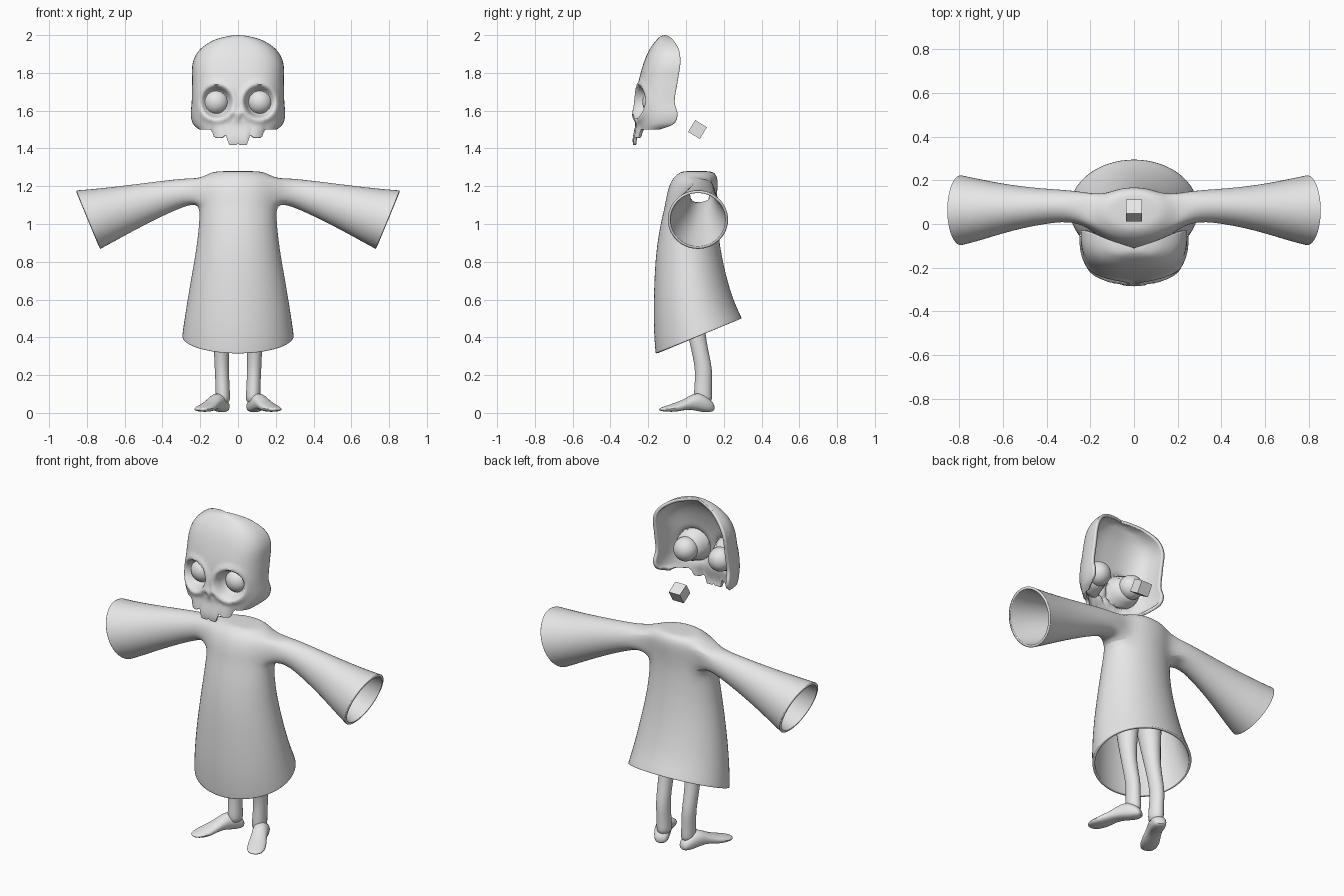
import bpy, bmesh, math
from mathutils import Vector

if "Cube" in bpy.data.objects:
    bpy.data.objects.remove(bpy.data.objects["Cube"])

GREY = bpy.data.materials.new("plain grey")
GREY.diffuse_color = (0.8, 0.8, 0.8, 1)
GREY.use_nodes = True
GREY.node_tree.nodes["Principled BSDF"].inputs["Base Color"].default_value = GREY.diffuse_color


def finish(name, bm, subsurf=0, thickness=0, angle=60):
    """Turn a bmesh into a shaded object with optional smoothing and wall thickness."""
    bmesh.ops.recalc_face_normals(bm, faces=bm.faces)
    mesh = bpy.data.meshes.new(name)
    bm.to_mesh(mesh)
    bm.free()
    mesh.materials.append(GREY)
    ob = bpy.data.objects.new(name, mesh)
    bpy.context.collection.objects.link(ob)
    bpy.ops.object.select_all(action='DESELECT')
    ob.select_set(True)
    bpy.context.view_layer.objects.active = ob
    bpy.ops.object.shade_smooth_by_angle(angle=math.radians(angle))
    if subsurf:
        m = ob.modifiers.new("smooth", 'SUBSURF')
        m.levels = m.render_levels = subsurf
    if thickness:
        m = ob.modifiers.new("wall", 'SOLIDIFY')
        m.thickness = thickness
        m.offset = -1
    return ob


def skin(bm, rings, closed=True):
    """Join successive rings of vertices with quads."""
    for a, b in zip(rings, rings[1:]):
        n = len(a)
        for i in range(n if closed else n - 1):
            j = (i + 1) % n
            bm.faces.new((a[i], a[j], b[j], b[i]))


def smooth(a, b, x):
    t = min(1, max(0, (x - a) / (b - a)))
    return t * t * (3 - 2 * t)


# --- Robe: torso rings (z front, z back, half width, y front, y back) ---
TORSO = [(.315, .50, .295, -.16, .295), (.335, .52, .293, -.163, .287),
         (.46, .60, .278, -.172, .248), (.65, .75, .25, -.17, .205),
         (.85, .88, .22, -.16, .18), (1.0, 1.0, .205, -.135, .165),
         (1.10, 1.10, .20, -.11, .16), (1.17, 1.17, .205, -.10, .165),
         (1.24, 1.24, .20, -.075, .17), (1.277, 1.277, .14, -.03, .15),
         (1.28, 1.28, .08, .0, .11)]
# Sleeve sections (top x, top z, bottom x, bottom z, y centre, y radius)
SLEEVE = [(.27, 1.243, .25, 1.108, .085, .068), (.42, 1.226, .38, 1.053, .082, .078),
          (.60, 1.203, .54, .972, .073, .105), (.75, 1.186, .66, .905, .065, .14),
          (.84, 1.179, .72, .873, .063, .157), (.855, 1.178, .73, .868, .063, .16)]

bm = bmesh.new()
rows = []
for zf, zb, w, yf, yb in TORSO:
    ring = []
    for i in range(16):
        a = math.tau * i / 16
        s, c = math.sin(a) * 1.025, math.cos(a) * 1.025
        ring.append(bm.verts.new((w * c, (yf + yb) / 2 + (yb - yf) / 2 * s,
                                  zf + (zb - zf) * (1 + s) / 2)))
    rows.append(ring)
skin(bm, rows)
bm.faces.new(rows[-1])

for side in (1, -1):
    col = lambda j: j % 16 if side > 0 else (8 - j) % 16
    # armhole: open the shoulder side and keep its rim
    span = range(-2, 3)
    rim = [rows[6][col(j)] for j in span] + [rows[7][col(2)]]
    rim += [rows[8][col(j)] for j in reversed(span)] + [rows[7][col(-2)]]
    inner = [rows[7][col(j)] for j in (-1, 0, 1)]
    bmesh.ops.delete(bm, geom=inner, context='VERTS')
    rings = [rim]
    for tx, tz, bx, bz, yc, ry in SLEEVE:
        ring = []
        for i in range(12):
            a = math.radians(-90 + 30 * (i - 2))
            s, c = math.sin(a) * 1.045, math.cos(a) * 1.045
            ring.append(bm.verts.new((side * ((tx + bx) / 2 + (tx - bx) / 2 * s),
                                      yc + ry * c, (tz + bz) / 2 + (tz - bz) / 2 * s)))
        rings.append(ring)
    skin(bm, rings)
finish("robe", bm, subsurf=2, thickness=.014)

# --- Legs (z, x, y, x radius, y radius) and feet (along, half width, bottom, top) ---
LEG = [(.78, .07, .03, .085, .09), (.6, .08, .035, .06, .068), (.45, .085, .05, .046, .05),
       (.38, .087, .063, .041, .046), (.3, .088, .08, .039, .045), (.22, .085, .096, .038, .046),
       (.14, .082, .09, .037, .046), (.08, .08, .09, .04, .05), (.05, .08, .09, .035, .045)]
FOOT = [(0, .024, .01, .045), (.06, .038, .003, .07), (.2, .045, .002, .105),
        (.36, .043, .014, .108), (.52, .043, .018, .075), (.7, .052, .004, .055),
        (.88, .048, .006, .037), (.97, .032, .01, .028), (1, .012, .014, .022)]
HEEL, TOE = Vector((.068, .145, 0)), Vector((.205, -.138, 0))
along = TOE - HEEL
across = Vector((-along.y, along.x, 0)).normalized()

for side, label in ((1, "left"), (-1, "right")):
    bm = bmesh.new()
    rings = [[bm.verts.new((side * (x + rx * 1.03 * math.cos(math.tau * i / 12)),
                            y + ry * 1.03 * math.sin(math.tau * i / 12), z)) for i in range(12)]
             for z, x, y, rx, ry in LEG]
    skin(bm, rings)
    bm.faces.new(rings[0])
    bm.faces.new(rings[-1])
    finish(label + "_leg", bm, subsurf=1)

    bm = bmesh.new()
    rings = []
    for s, hw, zb, zt in FOOT:
        ring = []
        for i in range(12):
            a = math.tau * i / 12
            p = HEEL + along * s + across * hw * 1.05 * math.cos(a)
            # flatter sole than instep
            up = math.sin(a) if a < math.pi else -abs(math.sin(a)) ** .5
            ring.append(bm.verts.new((side * p.x, p.y, (zb + zt) / 2 + (zt - zb) / 2 * up)))
        rings.append(ring)
    skin(bm, rings)
    bm.faces.new(rings[0])
    bm.faces.new(rings[-1])
    finish(label + "_foot", bm, subsurf=1)

# --- Skull mask: rows (z, half width, y front, y back), open at the back ---
SKULL = [(1.50, .205, -.255, -.14), (1.53, .238, -.262, -.065), (1.58, .25, -.268, -.045),
         (1.65, .245, -.265, -.06), (1.75, .243, -.252, -.045), (1.85, .24, -.225, -.03),
         (1.92, .205, -.195, -.037), (1.97, .135, -.16, -.065), (1.993, .06, -.135, -.09),
         (2.0, .004, -.112, -.108)]
EYE_X, EYE_Z = .115, 1.645


def spline(points, steps):
    out = []
    for k in range(len(points) - 1):
        p = [points[min(max(k + d, 0), len(points) - 1)] for d in (-1, 0, 1, 2)]
        for s in range(steps):
            t = s / steps
            out.append([.5 * (2 * b + (c - a) * t + (2 * a - 5 * b + 4 * c - d) * t * t
                              + (3 * b - a - 3 * c + d) * t ** 3) for a, b, c, d in zip(*p)])
    return out + [list(points[-1])]


def tooth_line(x):
    """Height of the lower edge: long middle teeth, shorter side teeth, then the cheek."""
    x = abs(x)
    z = 1.418 + .05 * smooth(.048, .062, x) - .012 * smooth(.068, .085, x)
    z += .008 * (1 - smooth(0, .012, x))
    return z + .044 * smooth(.122, .145, x)


bm = bmesh.new()
rings = []
for z0, w, yf, yb in spline(SKULL, 8):
    ring = []
    for i in range(73):
        a = math.pi * (i / 72 - .5)
        s, c = math.sin(a), max(0, math.cos(a))
        r = (abs(s) ** 2.8 + c ** 2.8) ** (-1 / 2.8)
        x, y, z = w * s * r, yb + (yf - yb) * c * r, z0
        if z < 1.58:
            z = 1.58 - (1.58 - z) * (1.58 - tooth_line(x)) / .08
        # eye sockets with a raised brow rim
        d = math.hypot((abs(x) - EYE_X) / .088, (z - EYE_Z) / .09)
        y -= .010 * math.exp(-((d - 1.1) / .18) ** 2) * c
        if y < -.19:
            y += (-.19 - y) * (1 - smooth(.62, 1.0, d))
        # nose bump and forward muzzle
        y -= .018 * math.exp(-(x / .035) ** 2 - ((z - 1.575) / .03) ** 2)
        y -= .025 * (1 - smooth(1.43, 1.55, z)) * (1 - smooth(.09, .15, abs(x)))
        # nostrils
        y += .014 * math.exp(-((abs(x) - .022) / .010) ** 2 - ((z - 1.565) / .014) ** 2)
        ring.append(bm.verts.new((x, y, z)))
    rings.append(ring)
skin(bm, rings, closed=False)
finish("skull", bm, thickness=.018)

# --- Eyeballs set in the sockets ---
for side, label in ((1, "left"), (-1, "right")):
    bm = bmesh.new()
    bmesh.ops.create_uvsphere(bm, u_segments=32, v_segments=20, radius=.068)
    ob = finish(label + "_eyeball", bm)
    ob.location = (side * EYE_X, -.163, EYE_Z)

# --- Small cube floating behind the jaw ---
bm = bmesh.new()
bmesh.ops.create_cube(bm, size=.073)
cube = finish("neck_cube", bm, angle=30)
cube.location = (0, .061, 1.5)
cube.rotation_euler.x = math.radians(-31)
